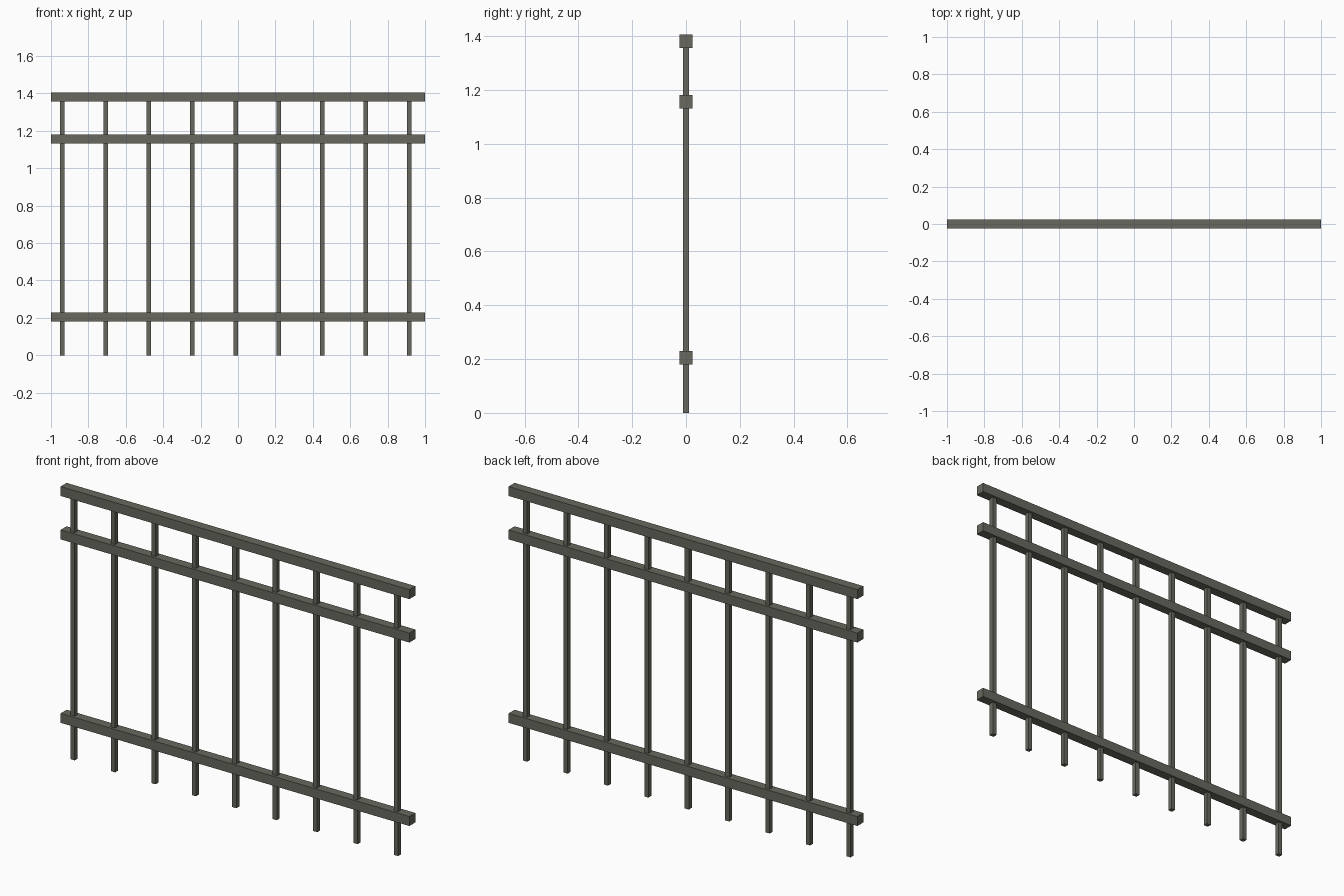
import bpy

if "Cube" in bpy.data.objects:
    bpy.data.objects.remove(bpy.data.objects["Cube"])

# One flat colour for the whole railing
metal = bpy.data.materials.new("warm_grey_metal")
metal.diffuse_color = (0.14, 0.14, 0.115, 1)
metal.use_nodes = True
metal.node_tree.nodes["Principled BSDF"].inputs["Base Color"].default_value = metal.diffuse_color


def box(name, centre, size):
    bpy.ops.mesh.primitive_cube_add(size=1, location=centre)
    ob = bpy.context.object
    ob.name = name
    ob.scale = size
    bpy.ops.object.transform_apply(location=False, rotation=False, scale=True)
    ob.data.materials.append(metal)
    return ob


# Horizontal rails
RAIL = 0.049
for name, z in (("bottom_rail", 0.205), ("middle_rail", 1.156), ("top_rail", 1.381)):
    box(name, (0, 0, z), (2, RAIL, RAIL))

# Evenly spaced square pickets, ending inside the top rail
PICKET, HEIGHT = 0.024, 1.37
for i in range(9):
    x = -0.940 + i * 0.2318
    box(f"picket_{i + 1}", (x, 0, HEIGHT / 2), (PICKET, PICKET, HEIGHT))
